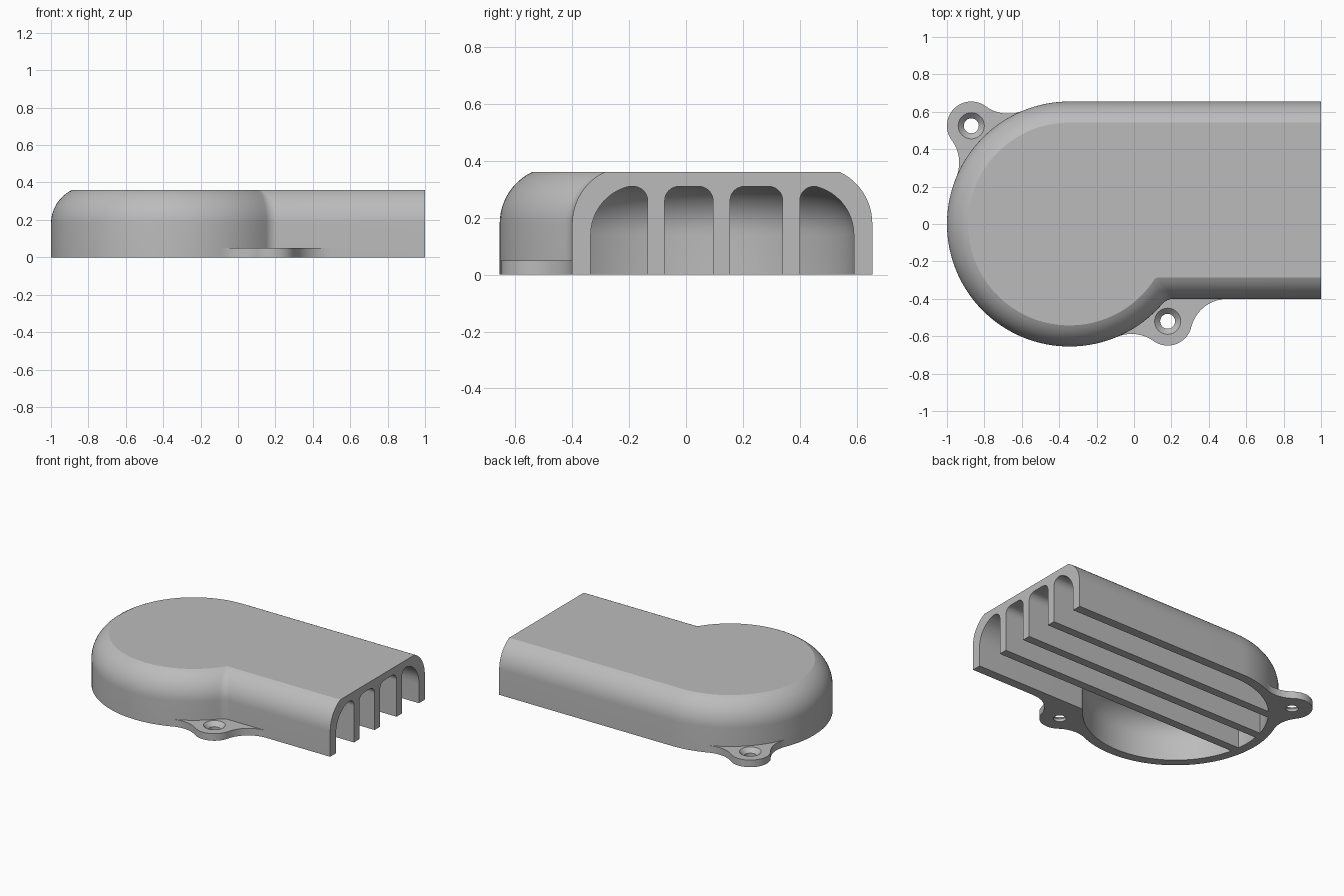
import bpy, bmesh
from math import sin, cos, asin, acos, atan2, sqrt, pi, radians, hypot

cube = bpy.data.objects.get("Cube")
if cube:
    bpy.data.objects.remove(cube, do_unlink=True)

CX, R = -0.345, 0.655          # round end of the housing
SIDE = -0.4                    # straight front wall
WALL, TOP, ROOF = 0.065, 0.36, 0.31
TAB_H, LOBE, BLEND = 0.05, 0.13, 0.2

grey = bpy.data.materials.new("plain grey")
grey.use_nodes = True
grey.diffuse_color = (0.5, 0.5, 0.5, 1)
grey.node_tree.nodes["Principled BSDF"].inputs["Base Color"].default_value = (0.5, 0.5, 0.5, 1)


def arc(c, r, a0, a1, n):
    return [(c[0] + r * cos(a0 + (a1 - a0) * i / n),
             c[1] + r * sin(a0 + (a1 - a0) * i / n)) for i in range(n + 1)]


def loft(bm, rings):
    """Skin a stack of equal rings and cap both ends."""
    loops = [[bm.verts.new(p) for p in ring] for ring in rings]
    for a, b in zip(loops, loops[1:]):
        for i in range(len(a)):
            j = (i + 1) % len(a)
            bm.faces.new((a[i], a[j], b[j], b[i]))
    bm.faces.new(loops[0])
    bm.faces.new(loops[-1])


def finish(bm, name):
    bmesh.ops.recalc_face_normals(bm, faces=bm.faces)
    mesh = bpy.data.meshes.new(name)
    bm.to_mesh(mesh)
    bm.free()
    mesh.materials.append(grey)
    obj = bpy.data.objects.new(name, mesh)
    bpy.context.collection.objects.link(obj)
    return obj


def activate(obj):
    bpy.ops.object.select_all(action='DESELECT')
    obj.select_set(True)
    bpy.context.view_layer.objects.active = obj


def boolean(obj, tool, operation):
    activate(obj)
    mod = obj.modifiers.new("cut", 'BOOLEAN')
    mod.object, mod.operation, mod.solver = tool, operation, 'EXACT'
    bpy.ops.object.modifier_apply(modifier=mod.name)
    bpy.data.objects.remove(tool, do_unlink=True)


def smooth(obj):
    activate(obj)
    bpy.ops.object.shade_smooth_by_angle(angle=radians(20))


def outline(d, x_end):
    """Housing footprint, inset by d."""
    f = max(0.02, 0.08 - 0.6 * d)
    fy = SIDE + d - f
    fx = CX + sqrt((R - d + f) ** 2 - fy ** 2)
    a = atan2(-fy, CX - fx)
    pts = [(x_end, SIDE + d)]
    pts += arc((fx, fy), f, pi / 2, a, 8)
    pts += arc((CX, 0), R - d, a - pi, -1.5 * pi, 80)[1:]
    return pts + [(x_end, R - d)]


def shell(name, inset, z_low, z_arc, r, z_top, x_end):
    """Vertical wall that rolls over into a flat top."""
    levels = [(inset, z_low)]
    end = asin((z_top - z_arc) / r)
    for i in range(13):
        t = end * i / 12
        levels.append((inset + r * (1 - cos(t)), z_arc + r * sin(t)))
    bm = bmesh.new()
    loft(bm, [[(x, y, z) for x, y in outline(d, x_end)] for d, z in levels])
    return finish(bm, name)


# Housing and the hollow inside it
housing = shell("housing", 0, 0, 0.18, 0.2, TOP, 1)
cavity = shell("cavity_cutter", WALL, -0.1, 0.14, 0.175, 0.314, 1.1)

# Four round-topped channels leave three ribs standing between them
bm = bmesh.new()
for y0, y1 in ((-0.9, -0.135), (-0.075, 0.095), (0.155, 0.34), (0.4, 0.9)):
    c = 0.05
    section = [(y0, -0.2)] + arc((y0 + c, ROOF - c), c, pi, pi / 2, 8)
    section += arc((y1 - c, ROOF - c), c, pi / 2, 0, 8) + [(y1, -0.2)]
    loft(bm, [[(x, y, z) for y, z in section] for x in (-1.2, 1.2)])
channels = finish(bm, "channel_cutter")
boolean(cavity, channels, 'INTERSECT')
boolean(housing, cavity, 'DIFFERENCE')
smooth(housing)


# Screw tabs
def blend_centre(lobe, side):
    """Centre of the arc joining a lobe to the round end."""
    dx, dy = lobe[0] - CX, lobe[1]
    c, a, b = hypot(dx, dy), R + BLEND, LOBE + BLEND
    t = atan2(dy, dx) + side * acos((a * a + c * c - b * b) / (2 * a * c))
    return (CX + a * cos(t), a * sin(t)), t


def swing(c, r, a0, a1, n, way):
    """Arc from a0 to a1 turning in the given direction."""
    turn = ((a1 - a0) * way) % (2 * pi)
    return arc(c, r, a0, a0 + way * turn, n)


def angle(a, b):
    return atan2(b[1] - a[1], b[0] - a[0])


def tab(name, lobe, start, start_angle, stop, stop_angle, inner):
    pts = swing(start, BLEND, start_angle, angle(start, lobe), 14, -1)
    pts += swing(lobe, LOBE, angle(lobe, start), angle(lobe, stop), 32, 1)[1:]
    pts += swing(stop, BLEND, angle(stop, lobe), stop_angle, 14, -1)[1:]
    pts += inner
    bm = bmesh.new()
    loft(bm, [[(x, y, z) for x, y in pts] for z in (0, TAB_H)])
    obj = finish(bm, name)
    # countersunk screw hole
    bm = bmesh.new()
    loft(bm, [[(x, y, z) for x, y in arc(lobe, r, 0, 2 * pi, 32)[:-1]]
              for r, z in ((0.04, -0.05), (0.04, 0.02), (0.07, TAB_H), (0.07, 0.1))])
    boolean(obj, finish(bm, "screw_hole_cutter"), 'DIFFERENCE')
    smooth(obj)


ROOT = R - 0.035               # tab roots end inside the wall

lobe = (-0.87, 0.525)
s, sa = blend_centre(lobe, -1)
e, ea = blend_centre(lobe, 1)
tab("back_screw_tab", lobe, s, sa + pi, e, ea + pi, arc((CX, 0), ROOT, ea, sa, 10))

lobe = (0.18, -0.52)
s, sa = blend_centre(lobe, -1)
ey = SIDE - BLEND
e = (lobe[0] + sqrt((LOBE + BLEND) ** 2 - (ey - lobe[1]) ** 2), ey)
root = [(e[0], SIDE + 0.02), (0.15, SIDE + 0.02)]
tab("front_screw_tab", lobe, s, sa + pi, e, pi / 2,
    root + arc((CX, 0), ROOT, radians(-42), sa, 8))
